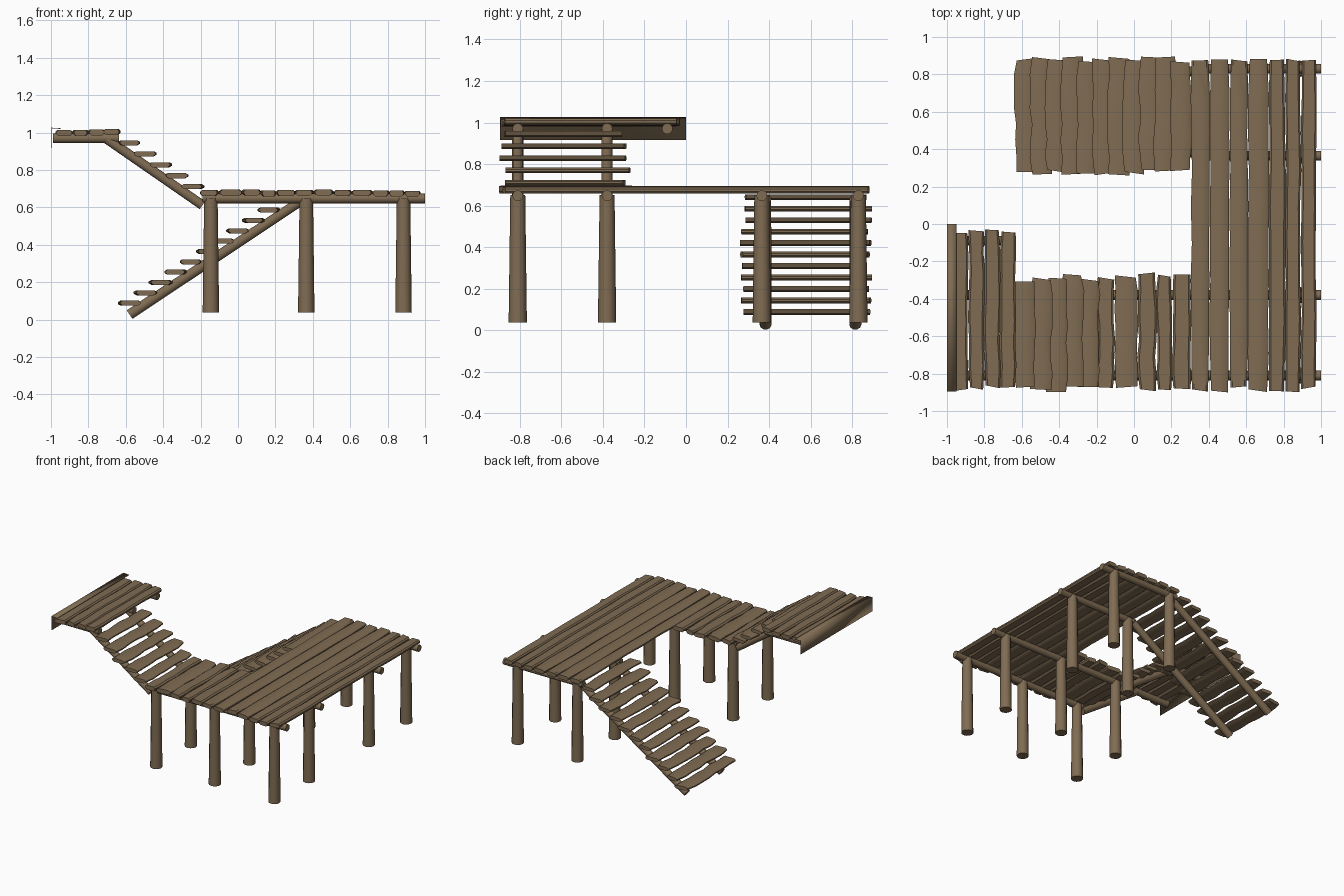
import bpy, bmesh, math, random
from mathutils import Vector

if "Cube" in bpy.data.objects:
    bpy.data.objects.remove(bpy.data.objects["Cube"])

random.seed(7)
wood = bpy.data.materials.new("weathered wood brown")
wood.diffuse_color = (0.215, 0.150, 0.086, 1)
wood.use_nodes = True
wood.node_tree.nodes["Principled BSDF"].inputs["Base Color"].default_value = wood.diffuse_color


def finish(name, bm, angle=40):
    bmesh.ops.recalc_face_normals(bm, faces=bm.faces)
    me = bpy.data.meshes.new(name)
    bm.to_mesh(me)
    bm.free()
    me.materials.append(wood)
    ob = bpy.data.objects.new(name, me)
    bpy.context.collection.objects.link(ob)
    bpy.ops.object.select_all(action='DESELECT')
    ob.select_set(True)
    bpy.context.view_layer.objects.active = ob
    bpy.ops.object.shade_smooth_by_angle(angle=math.radians(angle))
    return ob


def loft(name, rings):
    """Skin a list of closed point rings and cap both ends."""
    bm = bmesh.new()
    vs = [[bm.verts.new(p) for p in r] for r in rings]
    n = len(vs[0])
    for a, b in zip(vs, vs[1:]):
        for i in range(n):
            bm.faces.new((a[i], a[(i + 1) % n], b[(i + 1) % n], b[i]))
    bm.faces.new(vs[0])
    bm.faces.new(vs[-1])
    return finish(name, bm)


# chamfered plank section: (width factor, height factor)
SECTION = [(-.5, -.15), (-.36, -.5), (.36, -.5), (.5, -.15),
           (.5, .2), (.38, .5), (-.38, .5), (-.5, .2)]


def plank(name, x, y0, y1, z, w, t, wobble=0.006, segs=7):
    """Rough hand-cut plank running along y with uneven edges and skewed ends."""
    skew = [random.uniform(-.015, .015) for _ in range(2)]
    rings = []
    for k in range(segs + 1):
        f = k / segs
        left = random.uniform(-wobble, wobble)
        right = random.uniform(-wobble, wobble)
        end = 0.92 if k in (0, segs) else 1.0
        sk = skew[0] if k == 0 else skew[1] if k == segs else 0
        ring = []
        for u, v in SECTION:
            off = left if u < 0 else right
            ring.append((x + u * w * end + off,
                         y0 + (y1 - y0) * f + sk * u, z + v * t))
        rings.append(ring)
    return loft(name, rings)


def log(name, a, b, r0, r1, sides=12):
    """Round timber from a to b."""
    a, b = Vector(a), Vector(b)
    q = (b - a).to_track_quat('Z', 'Y')
    rings = [[p + q @ Vector((r * math.cos(2 * math.pi * i / sides),
                              r * math.sin(2 * math.pi * i / sides), 0))
              for i in range(sides)]
             for p, r in ((a, r0), (b, r1))]
    return loft(name, rings)


def jit(s):
    return random.uniform(-s, s)


FRONT_Y = (-0.81, -0.38)
BACK_Y = (0.365, 0.83)

# posts and the beams they carry
for y in FRONT_Y + BACK_Y:
    front = y < 0
    for x in ((-0.145, 0.365, 0.885) if front else (0.365, 0.885)):
        log("post", (x, y, 0.037), (x, y, 0.65), 0.044, 0.036)
    log("deck_beam", (-0.19 if front else 0.31, y, 0.648), (1.0, y, 0.648), 0.026, 0.026)

# main deck planks
edges = [0.305, 0.405, 0.51, 0.61, 0.72, 0.81, 0.892, 0.975]
for a, b in zip(edges, edges[1:]):
    plank("main_deck_plank", (a + b) / 2, -0.885 + jit(.014), 0.885 + jit(.014),
          0.677 + jit(.004), b - a - .003, 0.032, 0.004, 9)

# side deck planks
edges = [-0.2, -0.105, 0.02, 0.12, 0.205, 0.305]
for a, b in zip(edges, edges[1:]):
    plank("side_deck_plank", (a + b) / 2, -0.88 + jit(.012), -0.28 + jit(.02),
          0.677 + jit(.004), b - a - .003, 0.033)

# lower stairs: two log stringers and eleven treads
for y in (0.383, 0.815):
    log("lower_stringer", (-0.58, y, 0.027), (0.33, y, 0.63), 0.029, 0.027, 10)
for i in range(11):
    plank("lower_tread", -0.58 + 0.083 * i, 0.28 + jit(.02), 0.88 + jit(.016),
          0.088 + 0.0553 * i, 0.112, 0.027, 0.008)

# upper stairs
for y in FRONT_Y:
    log("upper_stringer", (-0.19, y, 0.612), (-0.70, y, 0.965), 0.027, 0.027, 10)
for i in range(5):
    plank("upper_tread", -0.243 - 0.085 * i, -0.88 + jit(.018), -0.29 + jit(.02),
          0.711 + 0.0585 * i, 0.112, 0.027, 0.008)

# upper platform: beams and planks
for y in FRONT_Y + (-0.09,):
    log("platform_beam", (-0.99, y, 0.97), (-0.635, y, 0.97), 0.026, 0.026)
for x in (-0.93, -0.842, -0.758, -0.673):
    plank("platform_plank", x, -0.88 + jit(.012), -0.03 + jit(.025),
          1.0 + jit(.004), 0.085, 0.032, 0.005)

# thin angle board wrapping the outer platform edge
bm = bmesh.new()
prof = [(-0.95, 1.022), (-0.998, 1.025), (-0.998, 0.917)]
lo = [bm.verts.new((x, -0.895, z)) for x, z in prof]
hi = [bm.verts.new((x, 0.0, z)) for x, z in prof]
for i in range(2):
    bm.faces.new((lo[i], lo[i + 1], hi[i + 1], hi[i]))
board = finish("platform_edge_board", bm)
mod = board.modifiers.new("thickness", 'SOLIDIFY')
mod.thickness = 0.004
mod.offset = 0
